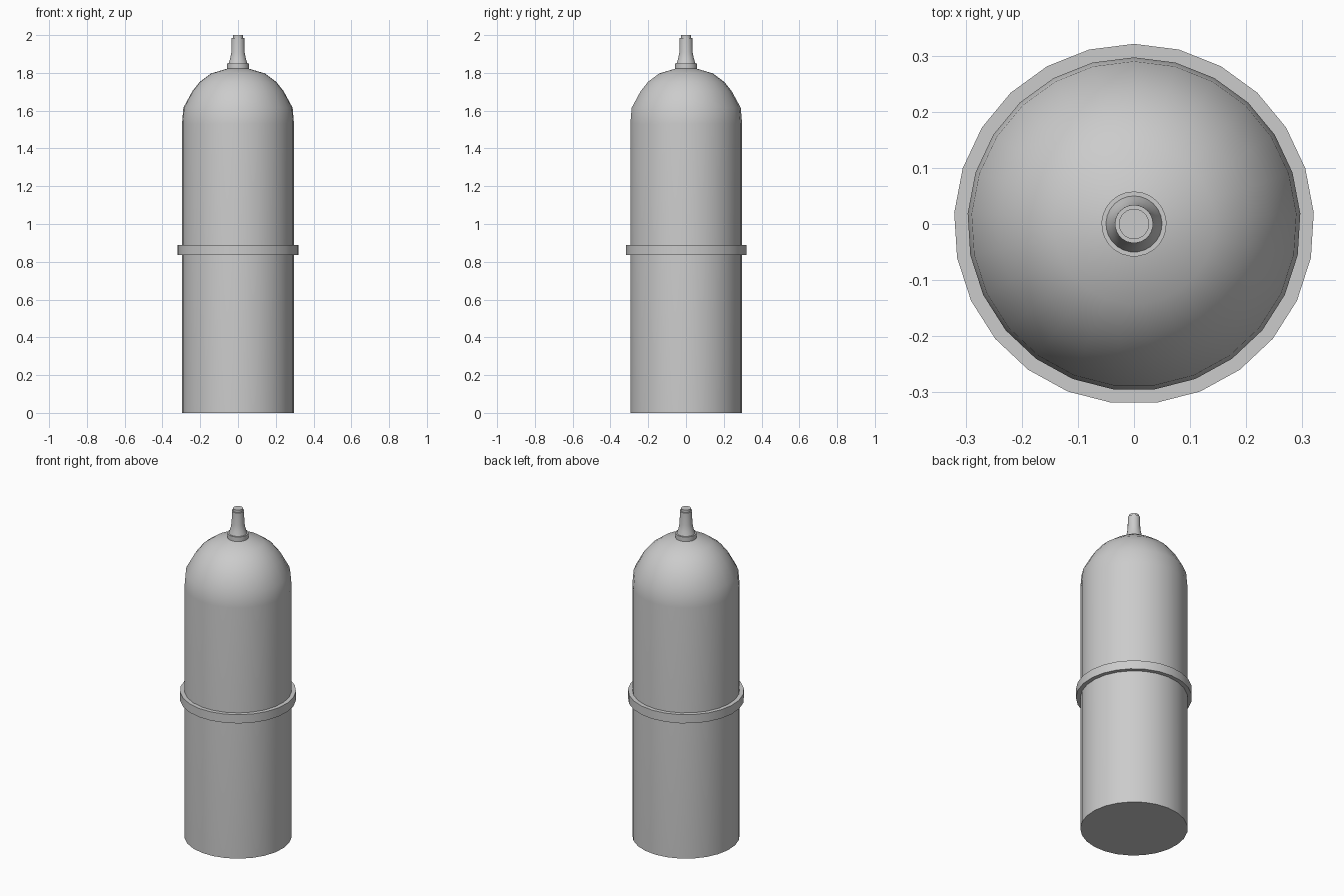
import bpy, bmesh, math

if "Cube" in bpy.data.objects:
    bpy.data.objects.remove(bpy.data.objects["Cube"])

SIDES = 25


def lathe(name, profile, closed=False):
    """Revolve (radius, z) points around z, with one vertex column at +y."""
    bm = bmesh.new()
    rings = []
    for r, z in profile:
        ring = []
        for i in range(SIDES):
            a = math.pi / 2 + 2 * math.pi * i / SIDES
            ring.append(bm.verts.new((r * math.cos(a), r * math.sin(a), z)))
        rings.append(ring)
    pairs = list(zip(rings, rings[1:]))
    if closed:
        pairs.append((rings[-1], rings[0]))
    for lo, hi in pairs:
        for i in range(SIDES):
            j = (i + 1) % SIDES
            bm.faces.new((lo[i], lo[j], hi[j], hi[i]))
    if not closed:
        bm.faces.new(rings[0][::-1])
        bm.faces.new(rings[-1])
    bmesh.ops.recalc_face_normals(bm, faces=bm.faces)
    mesh = bpy.data.meshes.new(name)
    bm.to_mesh(mesh)
    bm.free()
    obj = bpy.data.objects.new(name, mesh)
    bpy.context.collection.objects.link(obj)
    bpy.ops.object.select_all(action='DESELECT')
    obj.select_set(True)
    bpy.context.view_layer.objects.active = obj
    bpy.ops.object.shade_smooth_by_angle(angle=math.radians(35))
    return obj


# Cylinder body with domed shoulder
lathe("tank_body", [(0.297, 0), (0.297, 1.53), (0.29, 1.615), (0.242, 1.703),
                    (0.203, 1.752), (0.143, 1.797), (0.055, 1.823), (0.02, 1.827)])

# Band around the middle
lathe("tank_band", [(0.29, 0.836), (0.321, 0.836), (0.321, 0.889), (0.29, 0.889)], closed=True)

# Neck: collar, flared stem and tip
lathe("valve_neck", [(0.058, 1.815), (0.058, 1.85), (0.05, 1.85), (0.042, 1.875),
                     (0.035, 1.91), (0.034, 1.985), (0.027, 1.985), (0.027, 2.0)])
